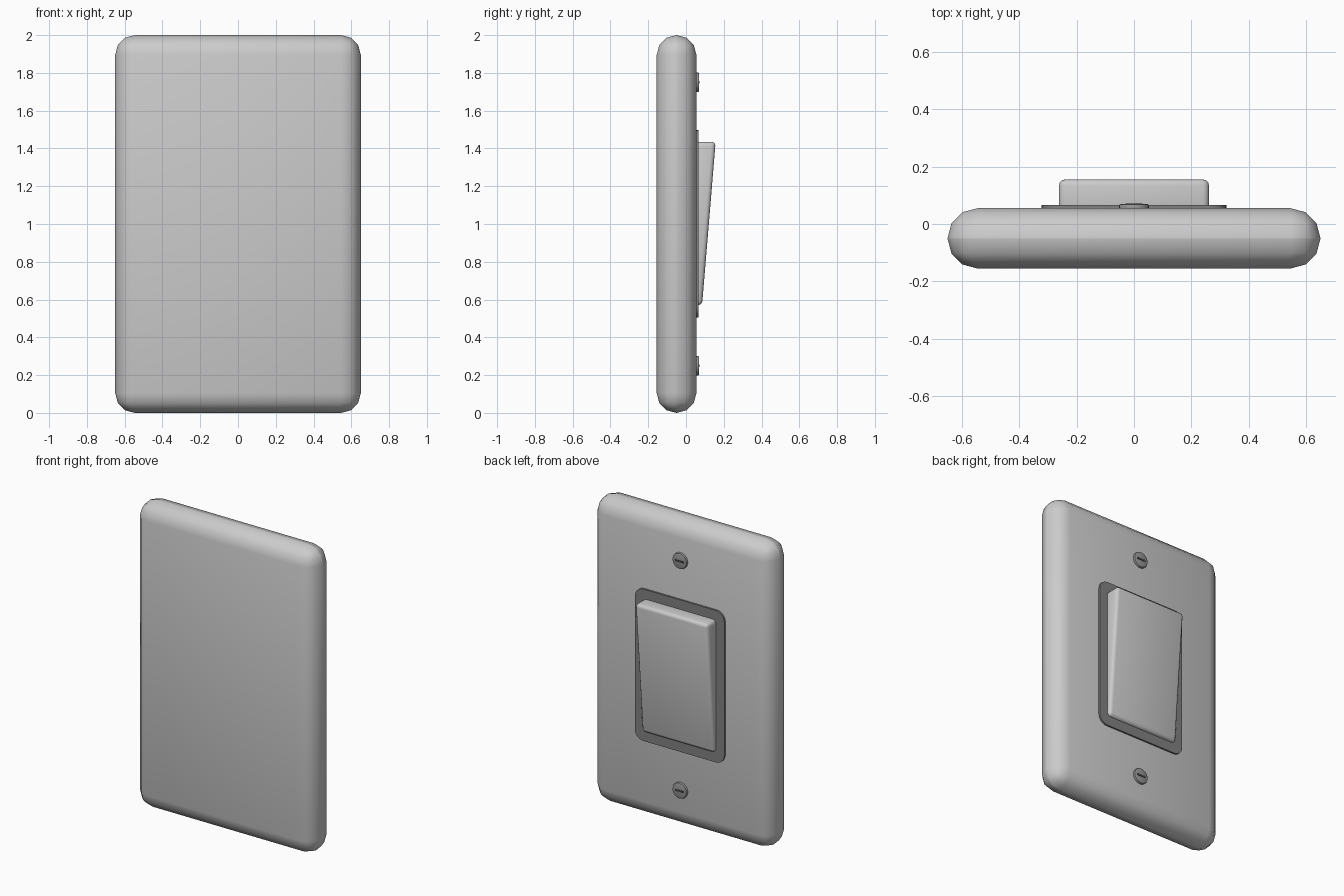
import bpy, bmesh, math

if "Cube" in bpy.data.objects:
    bpy.data.objects.remove(bpy.data.objects["Cube"])


def material(name, v):
    m = bpy.data.materials.new(name)
    m.diffuse_color = (v, v, v, 1)
    m.use_nodes = True
    m.node_tree.nodes["Principled BSDF"].inputs["Base Color"].default_value = m.diffuse_color
    return m


dark = material("dark_grey", 0.22)
metal = material("metal_grey", 0.3)
black = material("slot_grey", 0.06)


def prism(name, pts, axis, a, b, bevel=0.0, segs=3, mat=None):
    """Extrude a profile along x (points are y,z) or y (points are x,z)."""
    place = (lambda p, t: (t, p[0], p[1])) if axis == "x" else (lambda p, t: (p[0], t, p[1]))
    bm = bmesh.new()
    lo = [bm.verts.new(place(p, a)) for p in pts]
    hi = [bm.verts.new(place(p, b)) for p in pts]
    bm.faces.new(lo)
    bm.faces.new(hi[::-1])
    n = len(pts)
    for i in range(n):
        j = (i + 1) % n
        bm.faces.new((lo[j], lo[i], hi[i], hi[j]))
    bmesh.ops.recalc_face_normals(bm, faces=bm.faces)
    if bevel:
        sharp = [e for e in bm.edges if e.calc_face_angle(0) > math.radians(40)]
        bmesh.ops.bevel(bm, geom=sharp, offset=bevel, segments=segs,
                        profile=0.5, affect="EDGES", clamp_overlap=True)
    me = bpy.data.meshes.new(name)
    bm.to_mesh(me)
    bm.free()
    ob = bpy.data.objects.new(name, me)
    bpy.context.collection.objects.link(ob)
    if mat:
        me.materials.append(mat)
    bpy.ops.object.select_all(action="DESELECT")
    ob.select_set(True)
    bpy.context.view_layer.objects.active = ob
    bpy.ops.object.shade_smooth_by_angle(angle=math.radians(35))
    return ob


def rounded_rect(w, z0, z1, r, segs=5):
    pts = []
    corners = [(w - r, z1 - r), (r - w, z1 - r), (r - w, z0 + r), (w - r, z0 + r)]
    for k, (cx, cz) in enumerate(corners):
        for i in range(segs + 1):
            t = math.pi / 2 * (k + i / segs)
            pts.append((cx + r * math.cos(t), cz + r * math.sin(t)))
    return pts


def circle(z, r, n=24):
    return [(r * math.cos(2 * math.pi * i / n), z + r * math.sin(2 * math.pi * i / n)) for i in range(n)]


# Wall plate with fully rounded rim
prism("wall_plate", [(-0.155, 0), (0.055, 0), (0.055, 2), (-0.155, 2)],
      "x", -0.65, 0.65, bevel=0.104, segs=3)

# Dark surround behind the rocker
prism("rocker_surround", rounded_rect(0.323, 0.505, 1.497, 0.06), "y", 0.04, 0.066, mat=dark)

# Tilted rocker, thicker at the top
prism("rocker", [(0.03, 0.57), (0.085, 0.57), (0.157, 1.435), (0.03, 1.435)],
      "x", -0.262, 0.262, bevel=0.022, segs=3)

# Slotted screws
for label, z in (("lower", 0.25), ("upper", 1.75)):
    prism(label + "_screw", circle(z, 0.052), "y", 0.035, 0.07, bevel=0.008, segs=2, mat=metal)
    prism(label + "_screw_slot", [(-0.03, z - 0.006), (0.03, z - 0.006), (0.03, z + 0.006), (-0.03, z + 0.006)],
          "y", 0.06, 0.072, mat=black)
